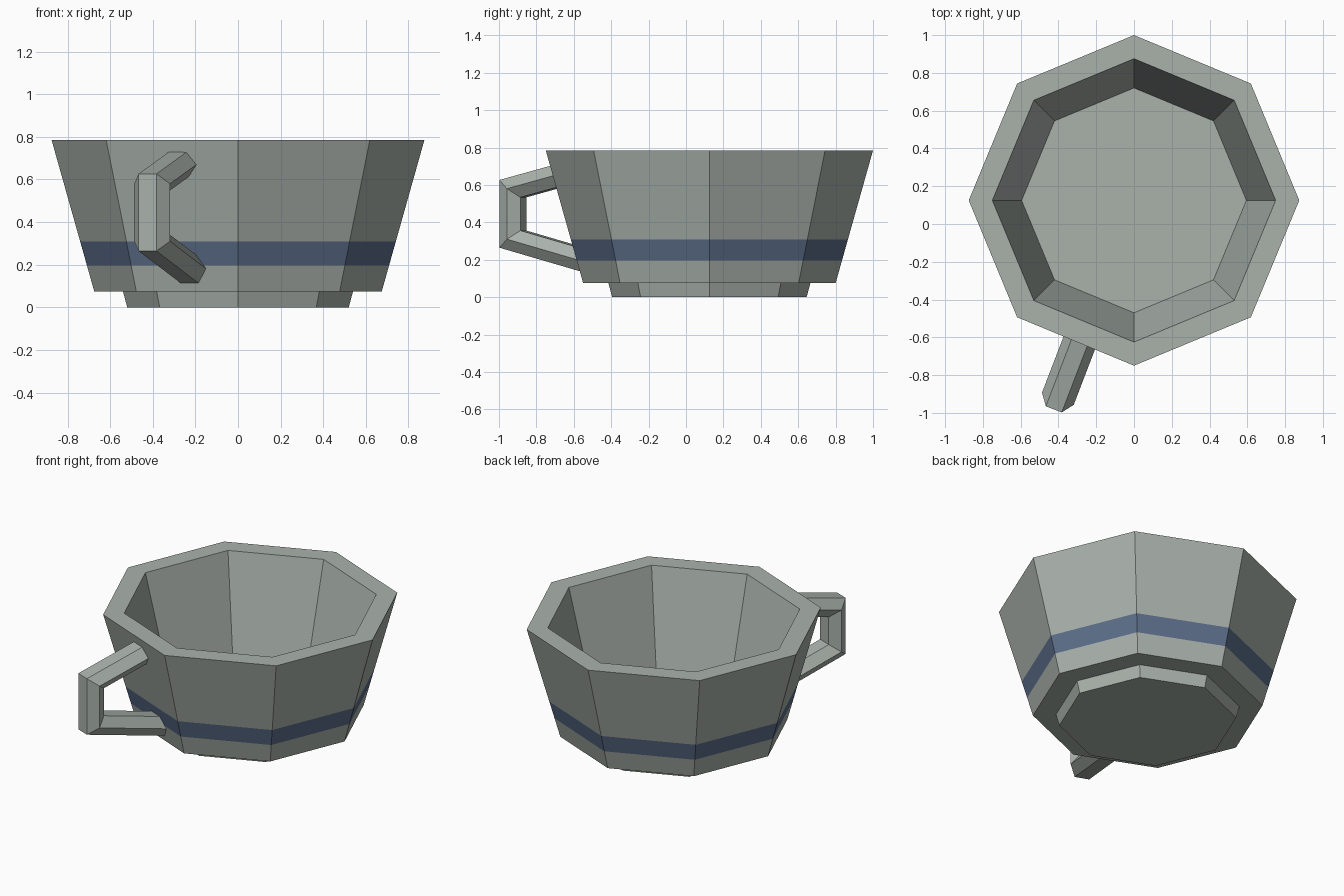
import bpy, bmesh, math
from mathutils import Vector

if "Cube" in bpy.data.objects:
    bpy.data.objects.remove(bpy.data.objects["Cube"])

CY = 0.125  # cup axis offset in y


def material(name, rgb):
    m = bpy.data.materials.new(name)
    m.diffuse_color = (*rgb, 1)
    m.use_nodes = True
    m.node_tree.nodes["Principled BSDF"].inputs["Base Color"].default_value = m.diffuse_color
    return m


glaze = material("grey_green_glaze", (0.40, 0.445, 0.41))
blue = material("blue_stripe", (0.107, 0.156, 0.254))


def finish(name, bm, mats):
    bmesh.ops.recalc_face_normals(bm, faces=bm.faces)
    me = bpy.data.meshes.new(name)
    bm.to_mesh(me)
    bm.free()
    for m in mats:
        me.materials.append(m)
    ob = bpy.data.objects.new(name, me)
    bpy.context.collection.objects.link(ob)
    return ob


def skin(bm, rings):
    """Bridge successive rings of points and cap both ends."""
    vs = [[bm.verts.new(p) for p in r] for r in rings]
    n = len(vs[0])
    for a, b in zip(vs, vs[1:]):
        for i in range(n):
            j = (i + 1) % n
            bm.faces.new((a[i], a[j], b[j], b[i]))
    bm.faces.new(vs[0])
    bm.faces.new(vs[-1])


def wall(z):  # outer radius of the tapered body
    return 0.675 + 0.2 * (z - 0.075) / 0.71


# Octagonal cup: foot, outer wall with stripe, rim, inner wall, floor
Z0, Z1 = 0.197, 0.308
profile = [(0.52, 0), (0.54, 0.075), (0.675, 0.075), (wall(Z0), Z0), (wall(Z1), Z1),
           (0.875, 0.785), (0.75, 0.785), (0.595, 0.185)]
bm = bmesh.new()
skin(bm, [[Vector((r * math.cos(k * math.pi / 4), CY + r * math.sin(k * math.pi / 4), z))
           for k in range(8)] for r, z in profile])
cup = finish("cup_body", bm, [glaze, blue])
for p in cup.data.polygons:  # stripe faces: those whose corners span exactly Z0..Z1
    zs = [cup.data.vertices[v].co.z for v in p.vertices]
    if abs(min(zs) - Z0) < 1e-4 and abs(max(zs) - Z1) < 1e-4:
        p.material_index = 1

# Handle: flattened hexagon swept with mitred corners in a radial plane
ang = math.radians(21)
out = Vector((-math.sin(ang), -math.cos(ang), 0))
side = Vector((math.cos(ang), -math.sin(ang), 0))
path = [Vector(p) for p in [(0.74, 0.68), (1.125, 0.58), (1.125, 0.31), (0.62, 0.172)]]
section = [(0.09, 0), (0.045, 0.06), (-0.045, 0.06), (-0.09, 0), (-0.045, -0.06), (0.045, -0.06)]
rings = []
for i, p in enumerate(path):
    dirs = [(path[k + 1] - path[k]).normalized() for k in (i - 1, i) if 0 <= k < len(path) - 1]
    norms = [Vector((-d.y, d.x)) for d in dirs]
    n = sum(norms, Vector((0, 0))).normalized()
    n /= n.dot(norms[0])
    rings.append([Vector((0, CY, 0)) + out * (p.x + n.x * h) + side * t
                  + Vector((0, 0, p.y + n.y * h)) for t, h in section])
bm = bmesh.new()
skin(bm, rings)
finish("handle", bm, [glaze])
